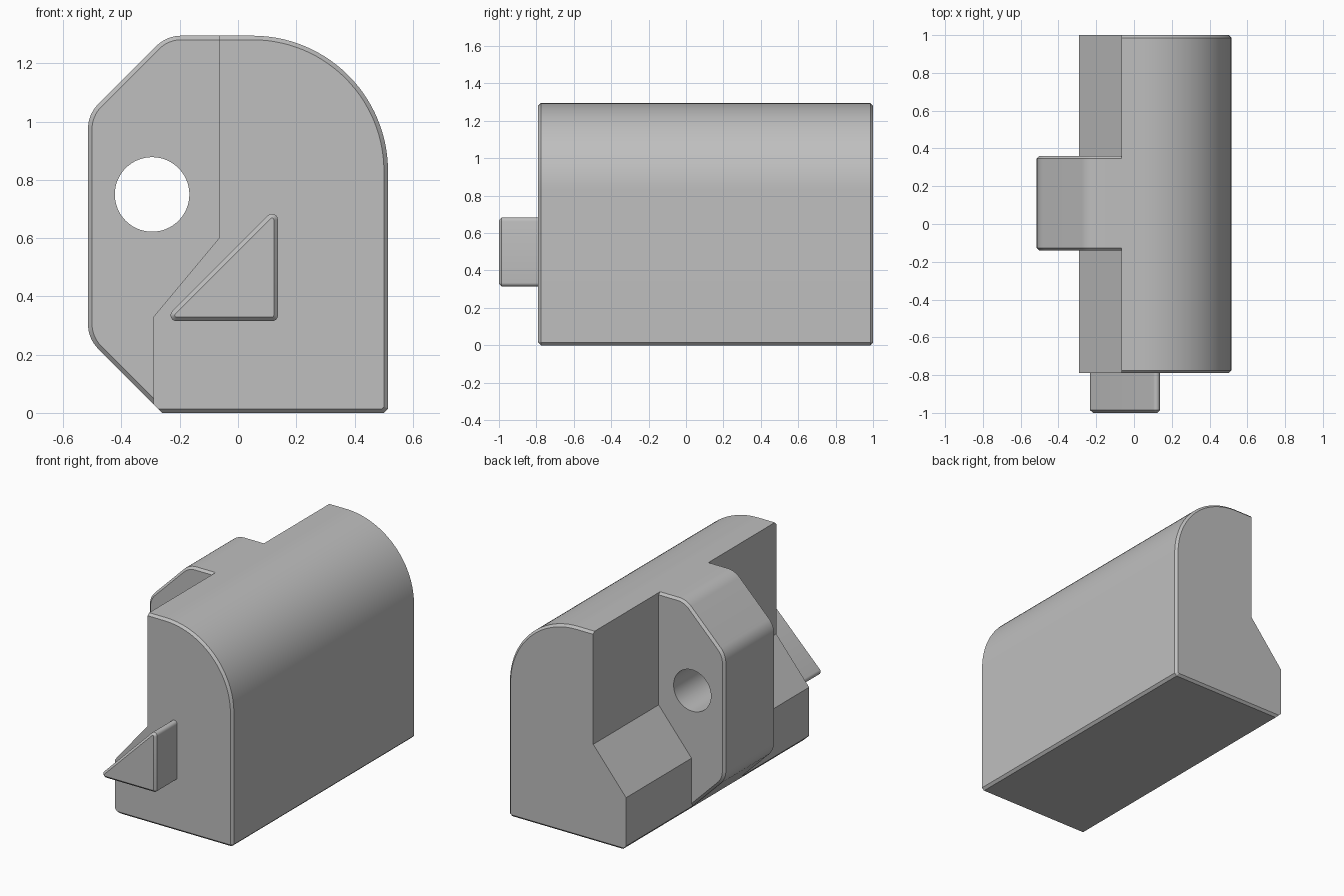
import bpy, bmesh, math
from mathutils import Vector

if "Cube" in bpy.data.objects:
    bpy.data.objects.remove(bpy.data.objects["Cube"], do_unlink=True)

grey = bpy.data.materials.new("plain grey")
grey.use_nodes = True
grey.diffuse_color = (0.52, 0.52, 0.52, 1)
grey.node_tree.nodes["Principled BSDF"].inputs["Base Color"].default_value = grey.diffuse_color


def rounded(corners, steps):
    """Turn (x, z, radius) corners into an outline with filleted corners."""
    outline = []
    for i, (x, z, r) in enumerate(corners):
        p = Vector((x, z))
        if r == 0:
            outline.append(p)
            continue
        a = (Vector(corners[i - 1][:2]) - p).normalized()
        b = (Vector(corners[(i + 1) % len(corners)][:2]) - p).normalized()
        half = a.angle(b) / 2
        centre = p + (a + b).normalized() * r / math.sin(half)
        start = p + a * r / math.tan(half) - centre
        end = p + b * r / math.tan(half) - centre
        sweep = start.angle_signed(end)
        for k in range(steps + 1):
            t = -sweep * k / steps
            c, s = math.cos(t), math.sin(t)
            outline.append(centre + Vector((start.x * c - start.y * s,
                                            start.x * s + start.y * c)))
    return outline


def prism(name, outline, y0, y1, rim_rule, rim=0.014):
    """Extrude an outline along y and chamfer the end edges chosen by rim_rule."""
    bm = bmesh.new()
    face = bm.faces.new([bm.verts.new((p.x, y0, p.y)) for p in outline])
    out = bmesh.ops.extrude_face_region(bm, geom=[face], use_keep_orig=True)
    moved = [v for v in out["geom"] if isinstance(v, bmesh.types.BMVert)]
    bmesh.ops.translate(bm, verts=moved, vec=(0, y1 - y0, 0))
    bmesh.ops.recalc_face_normals(bm, faces=bm.faces)
    edges = []
    for e in bm.edges:
        a, b = e.verts
        mid = (a.co + b.co) / 2
        if abs(a.co.y - b.co.y) < 1e-5 and rim_rule(mid):
            edges.append(e)
    bmesh.ops.bevel(bm, geom=edges, offset=rim, segments=1, affect='EDGES',
                    clamp_overlap=False)
    mesh = bpy.data.meshes.new(name)
    bm.to_mesh(mesh)
    bm.free()
    obj = bpy.data.objects.new(name, mesh)
    bpy.context.collection.objects.link(obj)
    mesh.materials.append(grey)
    return obj


def activate(obj):
    bpy.ops.object.select_all(action='DESELECT')
    obj.select_set(True)
    bpy.context.view_layer.objects.active = obj


# Main block with one large rounded shoulder and a stepped side
body = prism("body", rounded([
    (-0.26, 0, 0), (0.5, 0, 0), (0.515, 0.015, 0), (0.515, 1.295, 0.465),
    (-0.065, 1.295, 0), (-0.065, 0.6, 0), (-0.29, 0.33, 0), (-0.29, 0.03, 0)], 28),
    -0.79, 1.0, lambda m: m.x > -0.03)

# Side lug with slanted, softened corners
lug = prism("side_lug", rounded([
    (-0.29, 0.03, 0), (-0.1, 0.1, 0), (-0.065, 0.5, 0), (-0.065, 1.295, 0),
    (-0.245, 1.295, 0.12), (-0.515, 1.025, 0.12), (-0.515, 0.255, 0.12)], 8),
    -0.14, 0.36, lambda m: m.x < -0.28 or m.z > 1.2)

# Round hole through the lug
bpy.ops.mesh.primitive_cylinder_add(vertices=64, radius=0.128, depth=1,
                                    location=(-0.295, 0.11, 0.75),
                                    rotation=(math.pi / 2, 0, 0))
cutter = bpy.context.object
cutter.name = "hole_cutter"
cutter.hide_render = True
cutter.data.materials.append(grey)
cut = lug.modifiers.new("hole", 'BOOLEAN')
cut.operation = 'DIFFERENCE'
cut.solver = 'EXACT'
cut.object = cutter
activate(lug)
bpy.ops.object.modifier_apply(modifier=cut.name)
bpy.data.objects.remove(cutter, do_unlink=True)

# Triangular peg on the front face
peg = prism("front_peg", rounded([
    (-0.26, 0.315, 0.02), (0.137, 0.315, 0.02), (0.137, 0.712, 0.02)], 6),
    -1.0, -0.78, lambda m: m.y < -0.99)

for part in (body, lug, peg):
    activate(part)
    bpy.ops.object.shade_smooth_by_angle(angle=math.radians(30))
